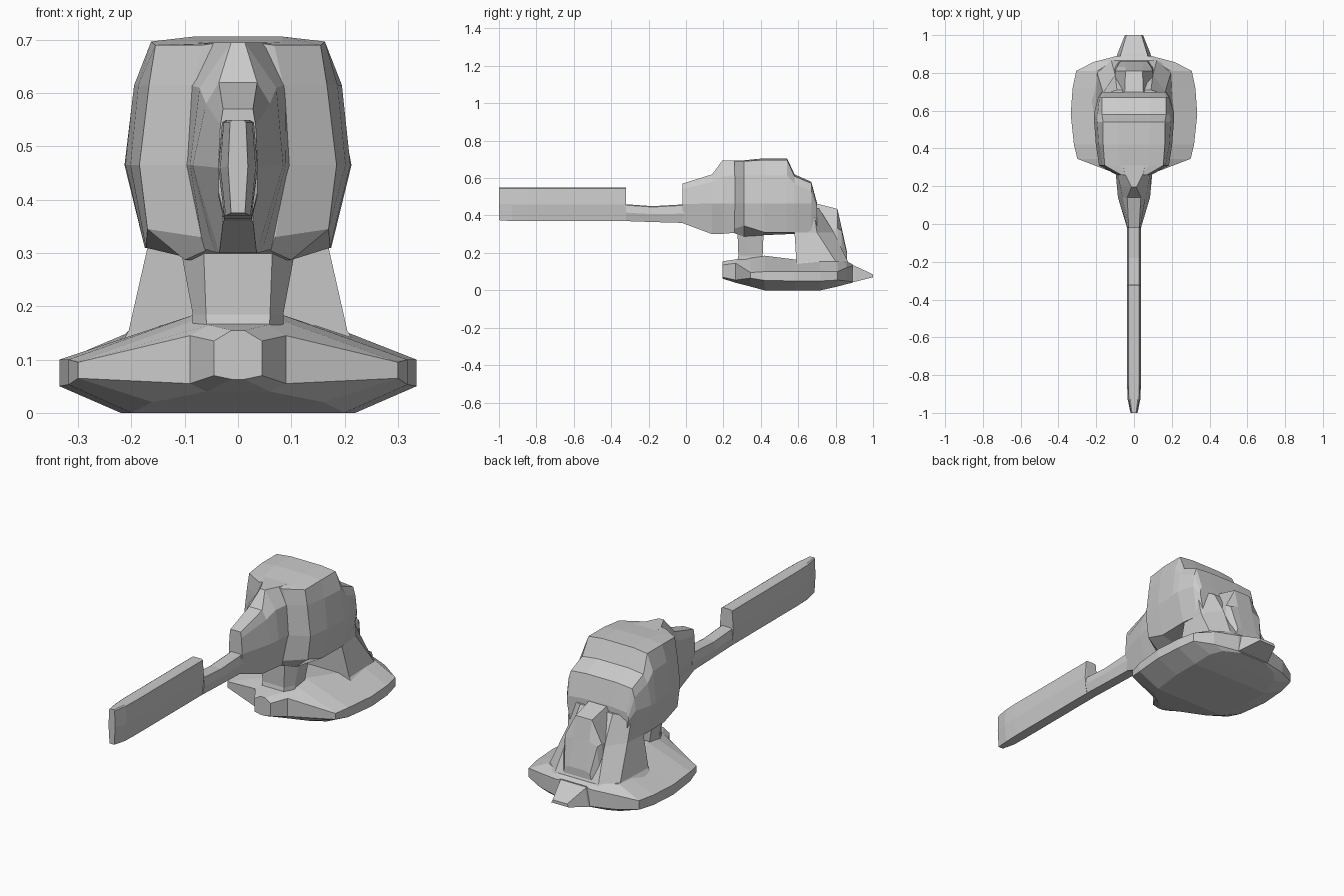
import bpy, bmesh


def loft(name, axis, stations):
    """Skin mirrored half-sections along y (points x,z) or z (points x,y)."""
    bm = bmesh.new()
    rings = []
    for t, half in stations:
        outline = list(half) + [(-x, v) for x, v in reversed(half)]
        rings.append([bm.verts.new((x, t, v) if axis == 'y' else (x, v, t))
                      for x, v in outline])
    n = len(rings[0])
    for a, b in zip(rings, rings[1:]):
        for i in range(n):
            j = (i + 1) % n
            bm.faces.new((a[i], a[j], b[j], b[i]))
    bm.faces.new(rings[0])
    bm.faces.new(rings[-1])
    bmesh.ops.recalc_face_normals(bm, faces=bm.faces)
    mesh = bpy.data.meshes.new(name)
    bm.to_mesh(mesh)
    bm.free()
    obj = bpy.data.objects.new(name, mesh)
    bpy.context.collection.objects.link(obj)
    return obj


def bar(y, low, high, k=1.0):
    """Slim cross-section of the long bar."""
    mid = (low + high) / 2
    return (y, [(.026 * k, low), (.037 * k, mid), (.030 * k, high - .005), (.022 * k, high)])


# Long bar with its stepped-down neck
loft("bar", 'y', [
    bar(-1, .375, .55, .5), bar(-.93, .37, .55, .9), bar(-.85, .37, .55),
    bar(-.322, .37, .55), bar(-.32, .37, .46), bar(-.18, .365, .45), bar(0, .36, .46)])

# Wedge-shaped snout joining bar and head
loft("snout", 'y', [
    (-.02, [(.028, .36), (.037, .46), (.033, .54), (.028, .57)]),
    (.14, [(.035, .30), (.085, .465), (.06, .58), (.036, .62)]),
    (.195, [(.045, .302), (.09, .465), (.072, .61), (.013, .695)]),
    (.27, [(.065, .308), (.097, .465), (.088, .615), (.05, .695)]),
    (.33, [(.065, .308), (.097, .465), (.088, .615), (.06, .695)])])

# Faceted head
loft("head", 'y', [
    (.26, [(.06, .305), (.07, .33), (.092, .465), (.085, .615), (.068, .69), (.04, .694)]),
    (.31, [(.10, .287), (.17, .345), (.185, .465), (.167, .615), (.155, .69), (.08, .695)]),
    (.42, [(.11, .295), (.173, .31), (.202, .465), (.187, .615), (.163, .697), (.085, .706)]),
    (.54, [(.11, .30), (.175, .31), (.211, .465), (.195, .615), (.163, .697), (.085, .706)]),
    (.58, [(.10, .30), (.175, .31), (.213, .465), (.193, .57), (.17, .61), (.085, .62)]),
    (.67, [(.10, .30), (.165, .31), (.19, .465), (.183, .53), (.17, .572), (.085, .58)]),
    (.70, [(.10, .30), (.15, .32), (.17, .42), (.17, .44), (.16, .46), (.085, .468)])])

# Front and rear supports leave an open window between them
loft("front_support", 'z', [
    (.14, [(.058, .27), (.085, .32), (.085, .41)]),
    (.185, [(.06, .28), (.085, .33), (.085, .41)]),
    (.32, [(.065, .275), (.11, .33), (.11, .415)])])
loft("rear_support", 'z', [
    (.09, [(.24, .59), (.27, .82), (.12, .88)]),
    (.155, [(.205, .59), (.195, .80), (.12, .865)]),
    (.31, [(.17, .58), (.165, .70), (.10, .79)]),
    (.44, [(.17, .58), (.175, .68), (.09, .71)])])

# Raised lug at the back of the head
loft("rear_lug", 'y', [
    (.68, [(.10, .25), (.095, .32), (.05, .468)]),
    (.81, [(.11, .20), (.10, .33), (.045, .435)]),
    (.832, [(.10, .20), (.09, .32), (.045, .335)]),
    (.862, [(.08, .15), (.07, .19), (.045, .20)])])

# Broad dished foot, with front tab
loft("foot", 'y', [
    (.195, [(.012, .063), (.045, .07), (.045, .135), (.012, .155)]),
    (.265, [(.06, .04), (.09, .055), (.09, .145), (.055, .165)]),
    (.345, [(.16, .02), (.30, .065), (.30, .095), (.07, .178)]),
    (.42, [(.20, 0), (.318, .053), (.318, .10), (.08, .185)]),
    (.58, [(.22, 0), (.335, .05), (.335, .10), (.14, .165)]),
    (.72, [(.22, 0), (.325, .05), (.325, .10), (.195, .155)]),
    (.81, [(.20, .02), (.306, .055), (.306, .10), (.195, .155)]),
    (.857, [(.16, .033), (.216, .05), (.216, .12), (.12, .155)]),
    (.89, [(.07, .04), (.09, .045), (.09, .13), (.07, .14)])])
# Tapered tip at the back of the foot
loft("rear_tip", 'y', [
    (.85, [(.095, .045), (.08, .15)]),
    (.90, [(.088, .045), (.07, .132)]),
    (1.0, [(.048, .07), (.04, .085)])])
